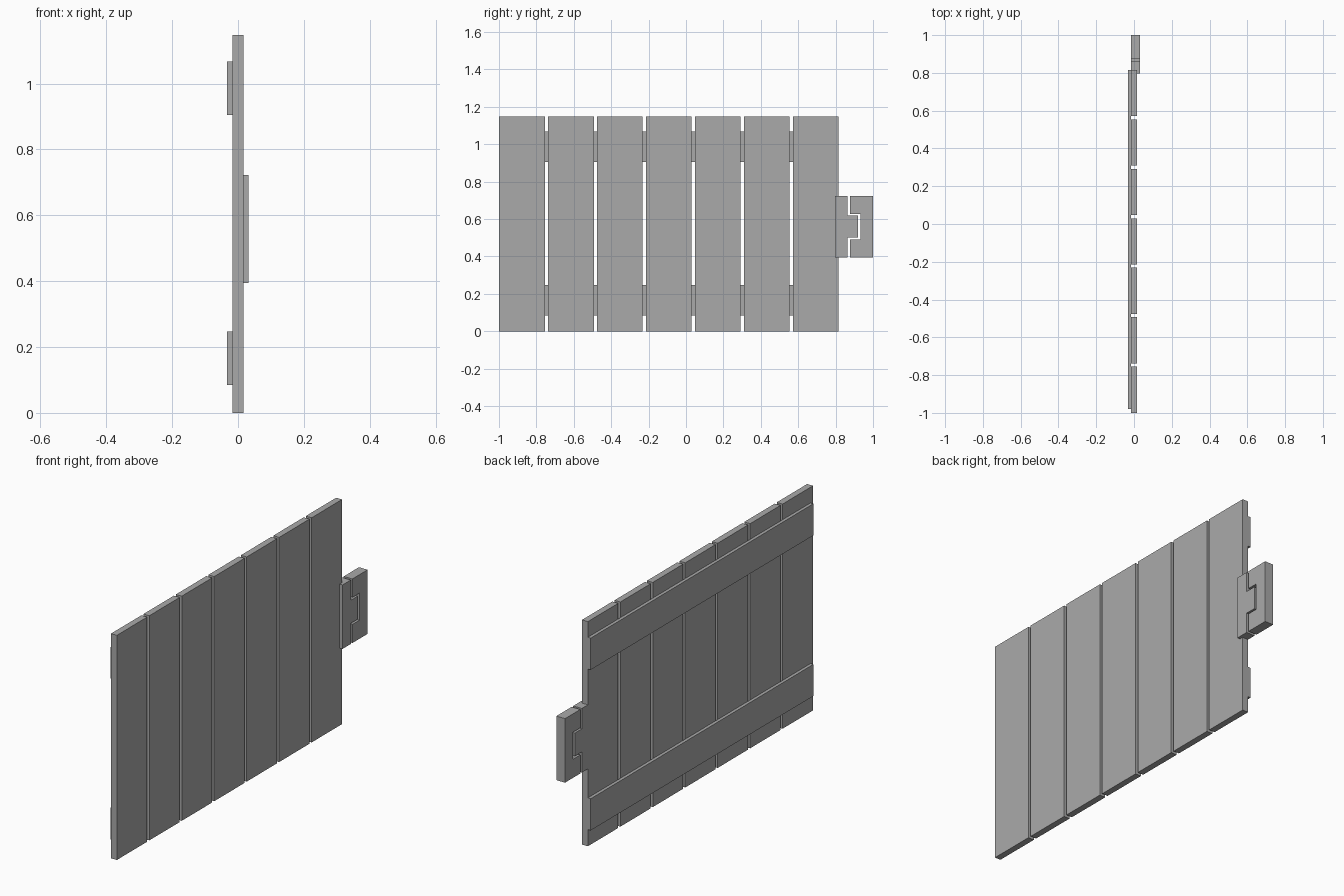
import bpy
import bmesh

cube = bpy.data.objects.get("Cube")
if cube:
    bpy.data.objects.remove(cube, do_unlink=True)

grey = bpy.data.materials.new("plain grey")
grey.use_nodes = True
COLOUR = (0.4, 0.4, 0.4, 1)
grey.diffuse_color = COLOUR
grey.node_tree.nodes["Principled BSDF"].inputs["Base Color"].default_value = COLOUR


def finish(name, bm):
    bmesh.ops.recalc_face_normals(bm, faces=bm.faces)
    mesh = bpy.data.meshes.new(name)
    bm.to_mesh(mesh)
    bm.free()
    mesh.materials.append(grey)
    obj = bpy.data.objects.new(name, mesh)
    bpy.context.collection.objects.link(obj)
    return obj


def prism(name, outline, axis, low, high):
    """Extrude a closed outline along x (outline is y, z) or z (outline is x, y)."""
    bm = bmesh.new()
    place = (lambda p: (low, *p)) if axis == "x" else (lambda p: (*p, low))
    face = bm.faces.new([bm.verts.new(place(p)) for p in outline])
    moved = bmesh.ops.extrude_face_region(bm, geom=[face])["geom"]
    shift = (high - low, 0, 0) if axis == "x" else (0, 0, high - low)
    bmesh.ops.translate(bm, vec=shift, verts=[g for g in moved if isinstance(g, bmesh.types.BMVert)])
    return finish(name, bm)


def box(name, x, y, z):
    return prism(name, [(y[0], z[0]), (y[1], z[0]), (y[1], z[1]), (y[0], z[1])], "x", *x)


BACK, INNER, OUTER, FRONT = -0.033, -0.017, 0.016, 0.032
HEIGHT, PLANK, PITCH = 1.147, 0.245, 0.2618
EDGE = -1 + 6 * PITCH + PLANK
LOW, HIGH = 0.395, 0.722

# Upright planks
for i in range(7):
    y = -1 + i * PITCH
    box(f"plank_{i + 1}", (INNER, OUTER), (y, y + PLANK), (0, HEIGHT))

# Horizontal battens behind the planks
for name, z in (("lower_batten", 0.085), ("upper_batten", 0.905)):
    box(name, (BACK, INNER), (-0.98, EDGE), (z, z + 0.162))

# Latch wrapped round the gate edge, with its tongue
prism("latch_plate", [(OUTER, 0.797), (FRONT, 0.797), (FRONT, 0.864), (INNER, 0.864),
                      (INNER, EDGE), (OUTER, EDGE)], "z", LOW, HIGH)
box("latch_tongue", (INNER, FRONT), (0.864, 0.92), (0.5, 0.618))

# Slotted keeper facing the tongue
prism("latch_keeper", [(0.877, LOW), (1, LOW), (1, HIGH), (0.877, HIGH), (0.877, 0.628),
                       (0.934, 0.628), (0.934, 0.49), (0.877, 0.49)], "x", INNER, FRONT)
